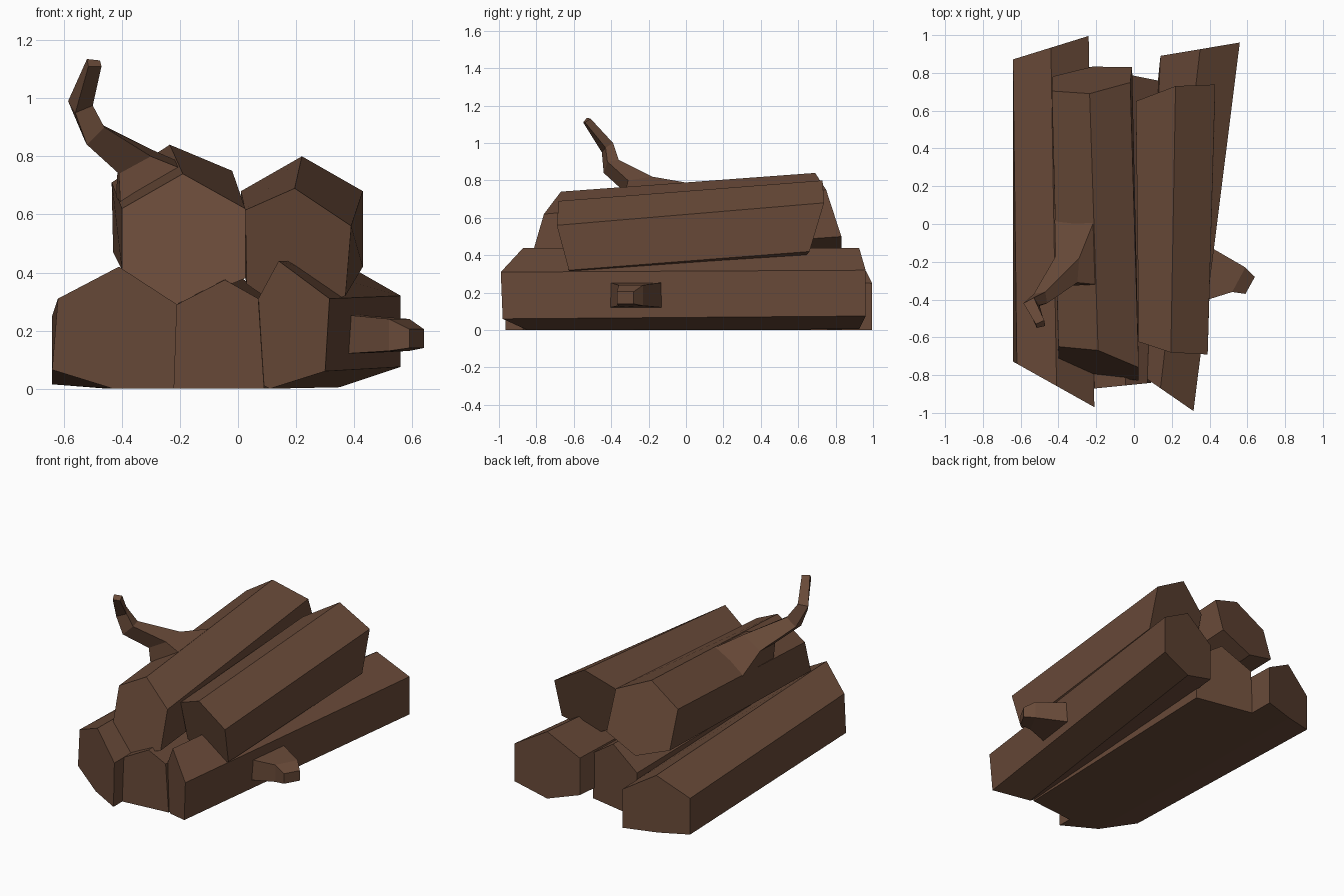
import bpy, bmesh

bark = bpy.data.materials.new("bark_brown")
bark.diffuse_color = (0.14, 0.068, 0.04, 1)


def loft(name, rings):
    """Skin a stack of equal-sided rings and cap both ends."""
    bm = bmesh.new()
    loops = [[bm.verts.new(p) for p in ring] for ring in rings]
    n = len(loops[0])
    for a, b in zip(loops, loops[1:]):
        for i in range(n):
            j = (i + 1) % n
            bm.faces.new((a[i], a[j], b[j], b[i]))
    bm.faces.new(loops[0])
    bm.faces.new(loops[-1])
    bmesh.ops.recalc_face_normals(bm, faces=bm.faces)
    mesh = bpy.data.meshes.new(name)
    bm.to_mesh(mesh)
    bm.free()
    mesh.materials.append(bark)
    obj = bpy.data.objects.new(name, mesh)
    bpy.context.collection.objects.link(obj)
    return obj


def log(name, front, front_cut, back, back_cut):
    """Six-sided log: (x, z) profiles, each end cut by y = c + a*x + b*z."""
    def end(profile, cut):
        c, a, b = cut
        return [(x, c + a * x + b * z, z) for x, z in profile]
    return loft(name, [end(front, front_cut), end(back, back_cut)])


# Bottom row (profiles run: top, upper right, lower right, bottom, lower left, upper left)
log("bottom_left_log",
    [(-.41, .42), (-.21, .29), (-.22, 0), (-.43, 0), (-.64, .065), (-.62, .31)], (-1.087, -.56, 0),
    [(-.44, .37), (-.24, .25), (-.24, 0), (-.45, 0), (-.64, .015), (-.64, .25)], (1.07, .31, 0))
log("bottom_middle_log",
    [(-.045, .375), (.07, .31), (.09, 0), (-.04, 0), (-.225, 0), (-.21, .29)], (-.85, .1, 0),
    [(-.03, .41), (.13, .30), (.14, 0), (-.04, 0), (-.24, 0), (-.23, .29)], (.785, -.2, 0))
log("bottom_right_log",
    [(.14, .44), (.315, .31), (.30, .06), (.11, 0), (-.025, .065), (.07, .31)], (-.773, -.69, 0),
    [(.35, .44), (.56, .32), (.56, .075), (.35, .005), (.14, .07), (.14, .31)], (.867, .167, 0))

# Top row
log("top_left_log",
    [(-.19, .74), (.025, .62), (.025, .38), (-.21, .285), (-.40, .41), (-.40, .62)], (-.933, -.26, .29),
    [(-.235, .84), (-.02, .75), (-.01, .50), (-.22, .40), (-.43, .47), (-.435, .71)], (.992, .14, -.32))
log("top_right_log",
    [(.195, .69), (.39, .56), (.37, .32), (.19, .25), (.03, .36), (.025, .615)], (-.465, -.22, -.25),
    [(.22, .80), (.43, .68), (.43, .42), (.22, .34), (.01, .45), (.01, .68)], (.444, .21, .30))

# Crooked twig on the top left log
loft("twig", [
    [(-.42, .02, .66), (-.21, .02, .785), (-.20, -.32, .76), (-.405, -.32, .64)],
    [(-.415, -.17, .75), (-.29, -.18, .82), (-.30, -.31, .80), (-.41, -.33, .74)],
    [(-.53, -.37, .86), (-.47, -.36, .91), (-.46, -.42, .90), (-.52, -.44, .84)],
    [(-.585, -.42, .99), (-.53, -.39, 1.0), (-.50, -.43, .975), (-.56, -.45, .95)],
    [(-.52, -.53, 1.135), (-.475, -.51, 1.13), (-.47, -.54, 1.11), (-.515, -.55, 1.11)],
])


# Broken stub on the side of the bottom right log: (x, y) of both sides, z range
def stub_ring(front, back, low, high):
    return [(*front, low), (*back, low), (*back, high), (*front, high)]


loft("branch_stub", [
    stub_ring((.36, -.41), (.40, -.12), .12, .255),
    stub_ring((.52, -.36), (.59, -.23), .13, .24),
    stub_ring((.59, -.37), (.64, -.28), .14, .205),
])
